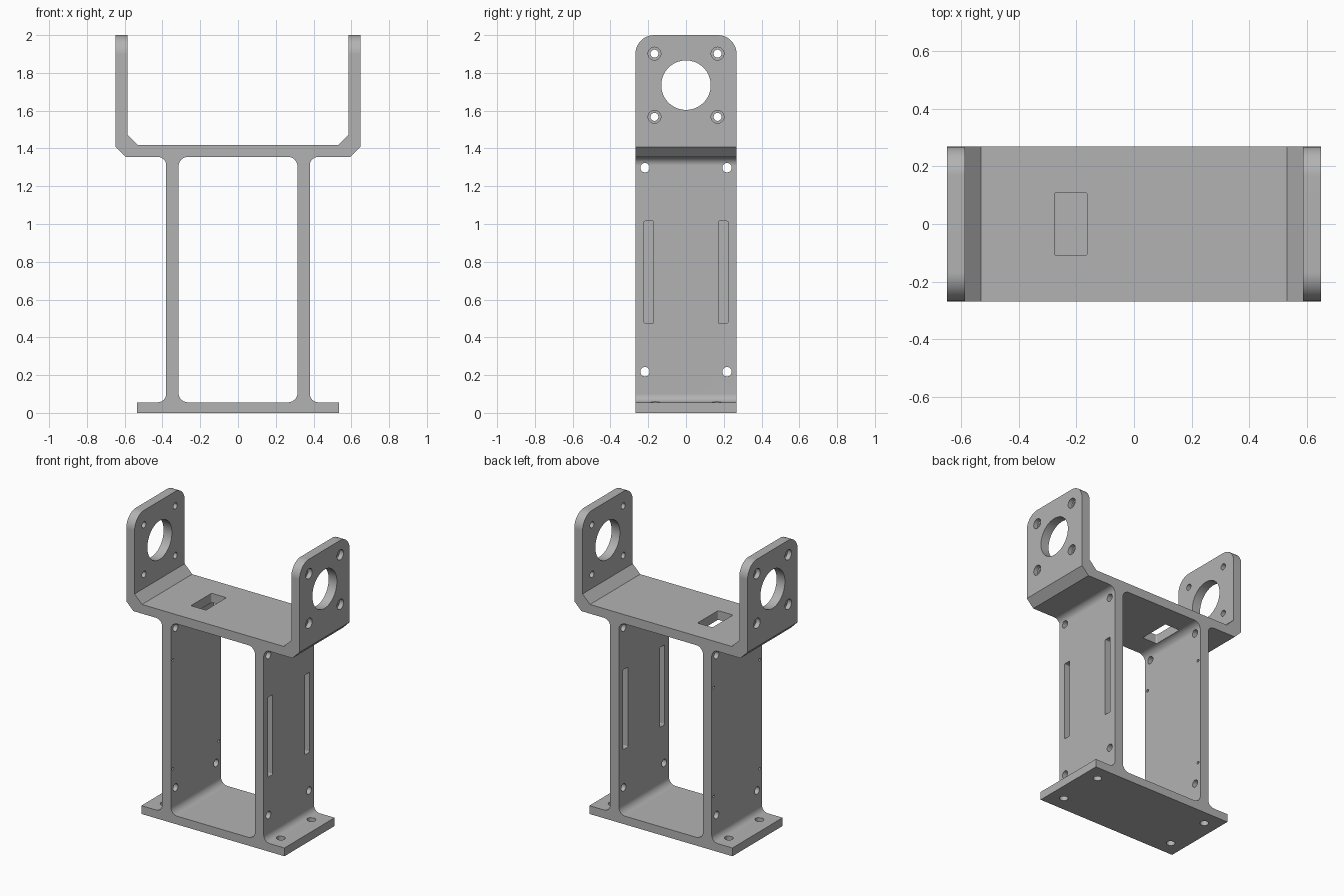
import bpy, bmesh, math
from mathutils import Vector

cube = bpy.data.objects.get("Cube")
if cube:
    bpy.data.objects.remove(cube, do_unlink=True)

HALF_DEPTH = 0.268


def rounded(corners, steps=10):
    """Outline from (u, v, radius) corners, filleting those with a radius."""
    out = []
    for i, (u, v, r) in enumerate(corners):
        p = Vector((u, v))
        if not r:
            out.append(p)
            continue
        a = (Vector(corners[i - 1][:2]) - p).normalized()
        b = (Vector(corners[(i + 1) % len(corners)][:2]) - p).normalized()
        # right-angle fillet swept between the two tangent points
        centre = p + (a + b) * r
        for k in range(steps + 1):
            t = math.pi / 2 * k / steps
            out.append(centre - b * r * math.cos(t) - a * r * math.sin(t))
    return out


def box(u0, u1, v0, v1, r=0.0):
    return rounded([(u0, v0, r), (u1, v0, r), (u1, v1, r), (u0, v1, r)])


def circle(u, v, r, n=32):
    return [Vector((u + r * math.cos(math.tau * k / n),
                    v + r * math.sin(math.tau * k / n))) for k in range(n)]


def prism(name, outline, axis, lo, hi):
    """Extrude an outline along an axis: x uses (y, z), y uses (x, z), z uses (x, y)."""
    place = {"x": lambda p, d: (d, p.x, p.y),
             "y": lambda p, d: (p.x, d, p.y),
             "z": lambda p, d: (p.x, p.y, d)}[axis]
    bm = bmesh.new()
    a = [bm.verts.new(place(p, lo)) for p in outline]
    b = [bm.verts.new(place(p, hi)) for p in outline]
    bm.faces.new(a)
    bm.faces.new(b[::-1])
    for i in range(len(a)):
        bm.faces.new((a[i], a[i - 1], b[i - 1], b[i]))
    bmesh.ops.recalc_face_normals(bm, faces=bm.faces)
    mesh = bpy.data.meshes.new(name)
    bm.to_mesh(mesh)
    bm.free()
    obj = bpy.data.objects.new(name, mesh)
    bpy.context.collection.objects.link(obj)
    return obj


# Front outline: right half, mirrored for the left
half = [(0.535, 0, 0), (0.535, 0.056, 0), (0.38, 0.056, 0.045),
        (0.38, 1.355, 0.045), (0.595, 1.355, 0), (0.648, 1.408, 0),
        (0.648, 2, 0), (0.586, 2, 0), (0.586, 1.473, 0), (0.53, 1.417, 0)]
outline = rounded(half + [(-u, v, r) for u, v, r in reversed(half)])
bracket = prism("bracket", outline, "y", -HALF_DEPTH, HALF_DEPTH)
bpy.context.view_layer.objects.active = bracket
bracket.select_set(True)


def combine(outline, axis, lo, hi, operation="DIFFERENCE"):
    tool = prism("cutter", outline, axis, lo, hi)
    tool.hide_render = True
    mod = bracket.modifiers.new("cut", "BOOLEAN")
    mod.operation, mod.solver, mod.object = operation, "EXACT", tool
    bpy.ops.object.modifier_apply(modifier=mod.name)
    bpy.data.objects.remove(tool, do_unlink=True)


# Window between the two uprights
combine(box(-0.315, 0.315, 0.056, 1.355, 0.05), "y", -1, 1)

# Rounded tops of the cheeks
D = HALF_DEPTH
combine(rounded([(-D, -1, 0), (D, -1, 0), (D, 2, 0.1), (-D, 2, 0.1)]),
        "x", -1, 1, "INTERSECT")

# Bearing bore through both cheeks
combine(circle(0, 1.735, 0.131, 64), "x", -1, 1)

for s in (-1, 1):
    # Counterbored cheek screw holes, recessed on the outside
    for z in (1.567, 1.902):
        combine(circle(s * 0.167, z, 0.021), "x", -1, 1)
        combine(circle(s * 0.167, z, 0.034), "x", 0.618, 1)
        combine(circle(s * 0.167, z, 0.034), "x", -1, -0.618)
    # Corner holes through both uprights
    for z in (0.218, 1.298):
        combine(circle(s * 0.217, z, 0.025), "x", -0.5, 0.5)
    # Pin holes in the left-hand upright of the front outline
    for z in (0.355, 1.09):
        combine(circle(s * 0.245, z, 0.009, 16), "x", -0.5, -0.2)
    # Long slots in the opposite upright
    combine(box(s * 0.197 - 0.025, s * 0.197 + 0.025, 0.475, 1.015, 0.006),
            "x", 0.2, 0.5)
    # Base mounting holes
    for x in (-0.435, 0.435):
        combine(circle(x, s * 0.163, 0.027), "z", -0.1, 0.2)

# Cable opening in the deck
combine(box(-0.275, -0.163, -0.11, 0.11, 0.008), "z", 1.2, 1.6)

# Plain grey finish
grey = bpy.data.materials.new("plain grey")
grey.use_nodes = True
colour = (0.45, 0.45, 0.45, 1)
grey.diffuse_color = colour
grey.node_tree.nodes["Principled BSDF"].inputs["Base Color"].default_value = colour
bracket.data.materials.clear()
bracket.data.materials.append(grey)
for face in bracket.data.polygons:
    face.material_index = 0

bpy.ops.object.shade_smooth_by_angle(angle=math.radians(30))
weighted = bracket.modifiers.new("weighted normals", "WEIGHTED_NORMAL")
weighted.keep_sharp = True
